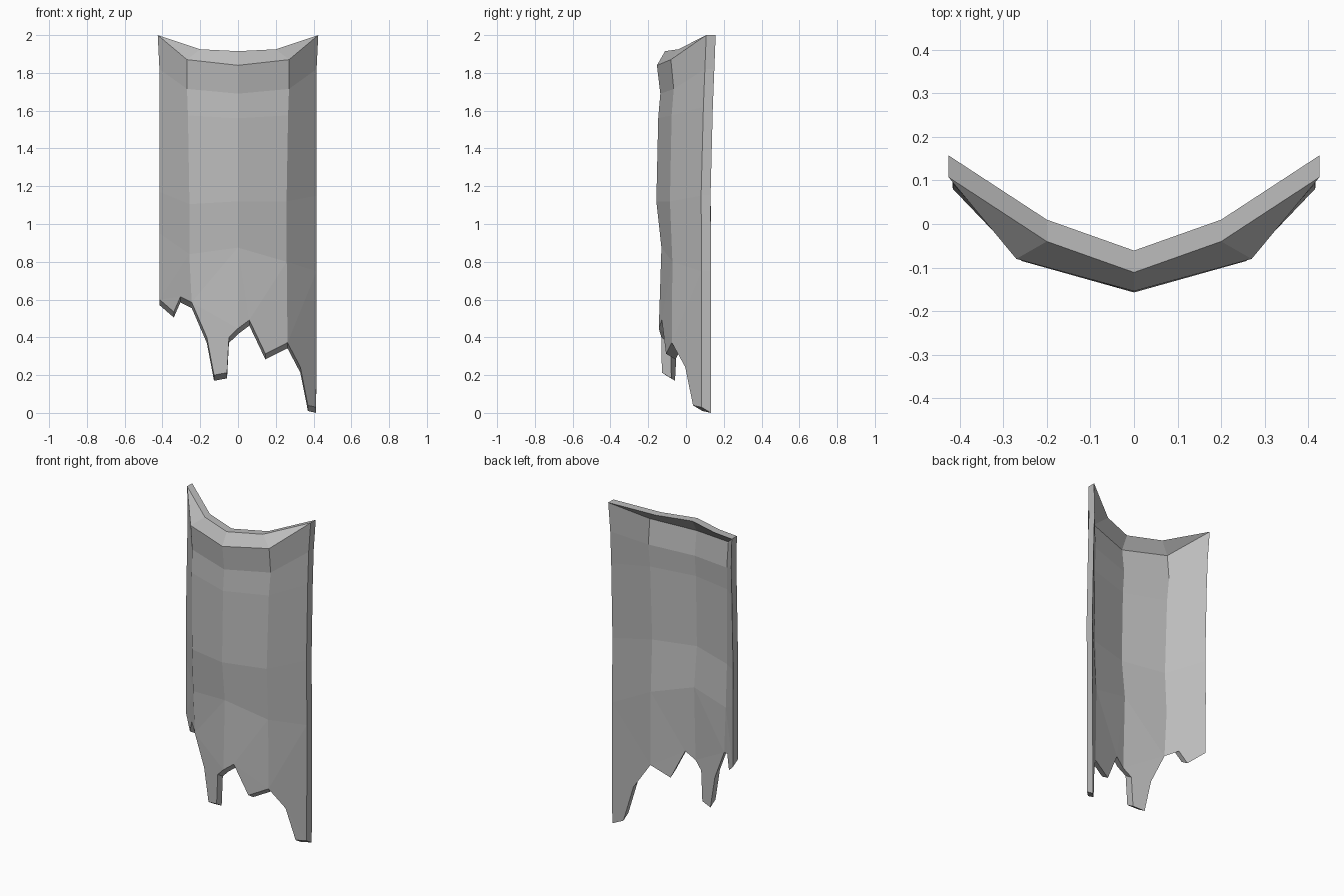
import bpy
import bmesh
from mathutils import Vector

cube = bpy.data.objects.get("Cube")
if cube:
    bpy.data.objects.remove(cube, do_unlink=True)

THICKNESS = 0.05
TEAR_DROP = 0.03

# Cloth colour
cloth = bpy.data.materials.new("grey_cloth")
cloth.use_nodes = True
colour = (0.5, 0.5, 0.5, 1)
cloth.diffuse_color = colour
cloth.node_tree.nodes["Principled BSDF"].inputs["Base Color"].default_value = colour

# Each row: edge x, fold x, y of edge / fold / centre, heights of the five columns
rows = [
    (0.425, 0.27, (0.107, -0.08, -0.154), (2.0, 1.87, 1.84, 1.87, 2.0)),
    (0.416, 0.27, (0.10, -0.065, -0.136), (1.82, 1.715, 1.69, 1.715, 1.82)),
    (0.415, 0.265, (0.092, -0.076, -0.147), (1.62, 1.575, 1.56, 1.575, 1.62)),
    (0.415, 0.257, (0.08, -0.085, -0.157), (1.17, 1.105, 1.12, 1.12, 1.15)),
    (0.416, 0.258, (0.083, -0.072, -0.13), (0.95, 0.84, 0.875, 0.80, 0.75)),
]

# Torn hem, one run of points per panel; runs meet on the folds
hem = [
    [(-0.415, 0.60), (-0.34, 0.535), (-0.305, 0.615), (-0.245, 0.585)],
    [(-0.245, 0.585), (-0.165, 0.40), (-0.127, 0.20), (-0.058, 0.213),
     (-0.048, 0.40), (0, 0.447)],
    [(0, 0.447), (0.06, 0.492), (0.145, 0.313), (0.262, 0.372)],
    [(0.262, 0.372), (0.33, 0.243), (0.37, 0.04), (0.414, 0.03)],
]
hem_y = (0.083, -0.075, -0.144, -0.075, 0.083)

bm = bmesh.new()
twin = {}


def point(x, y, z, drop=0.0):
    """Add a front vertex together with its partner on the back."""
    front = bm.verts.new((x, y, z))
    twin[front] = bm.verts.new(Vector((x, y + THICKNESS, z - drop)))
    return front


# Front grid of panels
grid = []
for edge, fold, (ye, yf, yc), heights in rows:
    xs, ys = (-edge, -fold, 0, fold, edge), (ye, yf, yc, yf, ye)
    grid.append([point(*p) for p in zip(xs, ys, heights)])
panels = []
for upper, lower in zip(grid, grid[1:]):
    for i in range(4):
        panels.append([upper[i], lower[i], lower[i + 1], upper[i + 1]])

# Lip leaning back from the top fold, sharing the corner points
lip = [point(-0.2, -0.04, 1.925), point(0, -0.111, 1.915), point(0.2, -0.04, 1.925)]
top = grid[0]
panels += [[top[0], top[1], lip[0]], [lip[0], top[1], top[2], lip[1]],
           [lip[1], top[2], top[3], lip[2]], [lip[2], top[3], top[4]]]

# Ragged lower panels
last = None
for i, run in enumerate(hem):
    x0, x1 = run[0][0], run[-1][0]
    line = [last] if last else []
    for x, z in run[len(line):]:
        t = (x - x0) / (x1 - x0)
        line.append(point(x, hem_y[i] * (1 - t) + hem_y[i + 1] * t, z, TEAR_DROP))
    last = line[-1]
    panels.append([grid[-1][i]] + line + [grid[-1][i + 1]])

# Front and back skins, then the rim that joins them
for loop in panels:
    bm.faces.new(loop)
rim = [tuple(e.verts) for e in bm.edges if e.is_boundary]
for loop in panels:
    bm.faces.new([twin[v] for v in reversed(loop)])
for a, b in rim:
    bm.faces.new([a, b, twin[b], twin[a]])

bmesh.ops.recalc_face_normals(bm, faces=bm.faces)
bmesh.ops.triangulate(bm, faces=[f for f in bm.faces if len(f.verts) > 4])
mesh = bpy.data.meshes.new("torn_banner")
bm.to_mesh(mesh)
bm.free()
mesh.materials.append(cloth)
bpy.context.collection.objects.link(bpy.data.objects.new("torn_banner", mesh))
